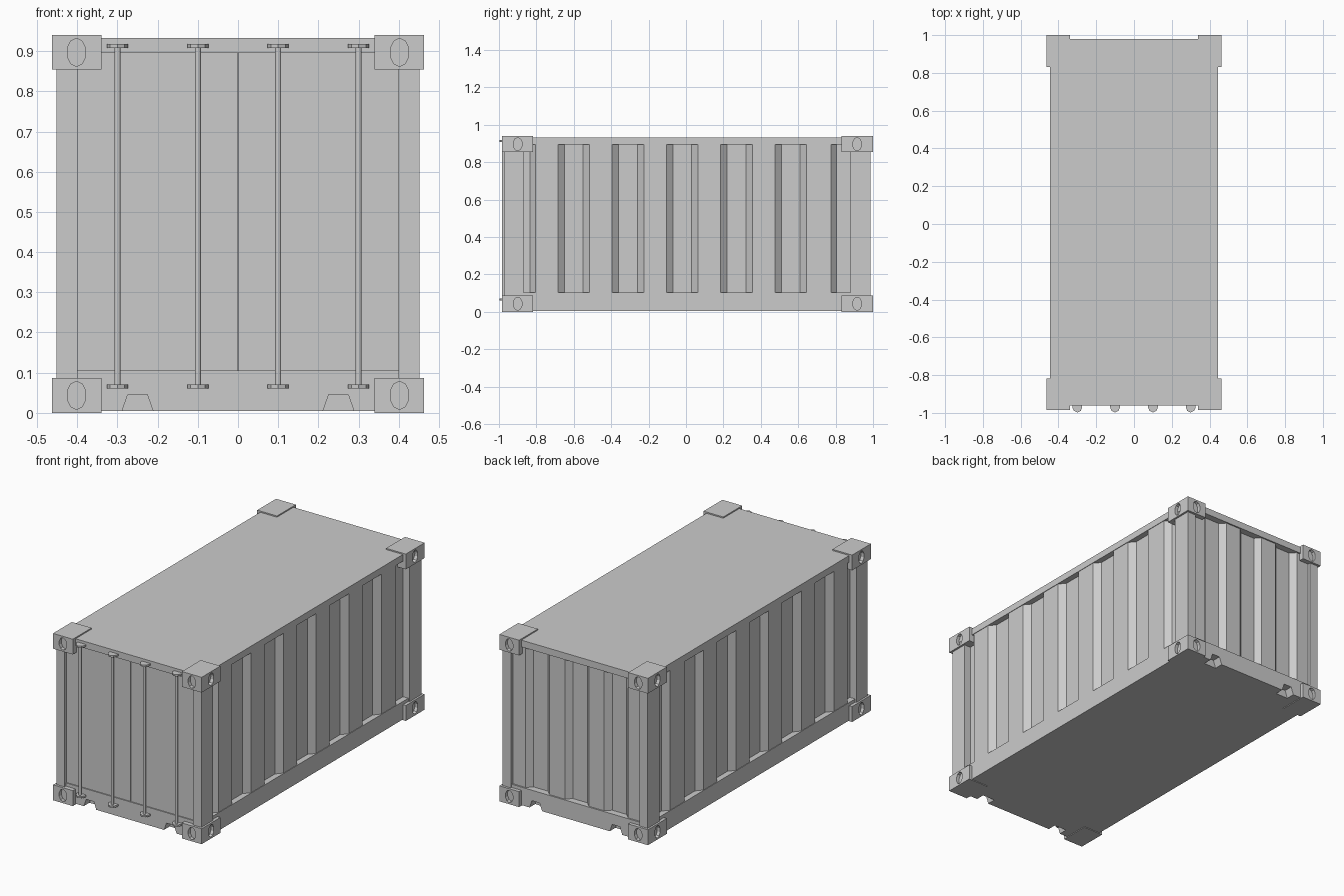
import bpy, bmesh, math
from mathutils import Vector

if "Cube" in bpy.data.objects:
    bpy.data.objects.remove(bpy.data.objects["Cube"])

YF, YB = -0.96, 0.98          # front and back of the body
YM = 0.0075                   # mid plane between the corner castings


def finish(name, bm):
    bmesh.ops.recalc_face_normals(bm, faces=bm.faces)
    me = bpy.data.meshes.new(name)
    bm.to_mesh(me)
    bm.free()
    ob = bpy.data.objects.new(name, me)
    bpy.context.collection.objects.link(ob)
    return ob


def prism(name, pts, axis):
    """Extrude a closed 3D outline along a vector."""
    bm = bmesh.new()
    face = bm.faces.new([bm.verts.new(p) for p in pts])
    ext = bmesh.ops.extrude_face_region(bm, geom=[face])
    verts = [v for v in ext["geom"] if isinstance(v, bmesh.types.BMVert)]
    bmesh.ops.translate(bm, verts=verts, vec=Vector(axis))
    return finish(name, bm)


def box(name, x0, x1, y0, y1, z0, z1):
    pts = [(x0, y0, z0), (x1, y0, z0), (x1, y1, z0), (x0, y1, z0)]
    return prism(name, pts, (0, 0, z1 - z0))


def apply(ob, mod):
    bpy.context.view_layer.objects.active = ob
    bpy.ops.object.modifier_apply(modifier=mod.name)


def cut(ob, cutter):
    mod = ob.modifiers.new("cut", 'BOOLEAN')
    mod.operation, mod.solver, mod.object = 'DIFFERENCE', 'EXACT', cutter
    apply(ob, mod)
    bpy.data.objects.remove(cutter)


def mirror_x(ob):
    apply(ob, ob.modifiers.new("mirror", 'MIRROR'))


# Corrugated walls: one plan outline extruded upwards
def corrugation(centres, half, slope, depth):
    out = []
    for c in centres:
        out += [(c - half, 0), (c - half + slope, depth),
                (c + half - slope, depth), (c + half, 0)]
    return out


side = corrugation([0.29 * k - 0.02 for k in range(-2, 3)], 0.085, 0.035, 0.03)
side = [(-0.945, 0)] + corrugation([-0.875], 0.07, 0.03, 0.03) + side
side += corrugation([0.845], 0.07, 0.03, 0.03) + [(0.97, 0)]
end = corrugation([0.245, 0, -0.245], 0.075, 0.03, 0.03)
outline = [(0.442 - d, y, 0.09) for y, d in side]
outline += [(x, 0.972 - d, 0.09) for x, d in
            [(c, d) for c, d in reversed(corrugation([-0.245, 0, 0.245], 0.075, 0.03, 0.03))]]
outline += [(-0.442 + d, y, 0.09) for y, d in reversed(side)]
prism("corrugated_walls", outline, (0, 0, 0.82))

# Roof slab with its rails
box("roof_frame", -0.445, 0.445, YF, YB, 0.895, 0.933)

# Floor frame with fork notches at both ends
base = box("floor_frame", -0.445, 0.445, YF, YB, 0.004, 0.105)
for x in (-0.25, 0.25):
    for y in (YF - 0.02, YB - 0.05):
        notch = [(x - 0.042, y, -0.005), (x - 0.024, y, 0.046),
                 (x + 0.024, y, 0.046), (x + 0.042, y, -0.005)]
        cut(base, prism("notch_cutter", notch, (0, 0.07, 0)))

# Pair of front doors with a narrow seam
door = box("doors", 0.0015, 0.405, -0.954, -0.93, 0.10, 0.90)
mirror_x(door)

# Corner posts
for name, y0, y1 in (("front_posts", -0.972, -0.87), ("back_posts", 0.88, 0.987)):
    mirror_x(box(name, 0.40, 0.452, y0, y1, 0.08, 0.86))


# Corner castings with oval holes in their outer faces
def oval(centre, u, axis):
    pts = []
    for i in range(10):
        a = math.tau * (i + 0.5) / 10
        p = Vector(centre) + Vector(u) * 0.024 * math.cos(a)
        pts.append(p + Vector((0, 0, 0.035 * math.sin(a))))
    return prism("hole_cutter", pts, axis)


for level, z0, z1 in (("bottom", 0, 0.087), ("top", 0.854, 0.94)):
    zc = (z0 + z1) / 2
    for place, s in (("front", -1), ("back", 1)):
        y_out, y_in = YM + s * 0.9925, YM + s * 0.825
        c = box(f"{place}_{level}_castings", 0.34, 0.463,
                min(y_out, y_in), max(y_out, y_in), z0, z1)
        cut(c, oval((0.402, y_out + s * 0.01, zc), (1, 0, 0), (0, -s * 0.03, 0)))
        cut(c, oval((0.473, y_out - s * 0.085, zc), (0, 1, 0), (-0.03, 0, 0)))
        mirror_x(c)


# Locking rods with half-round guides at both ends
def column(name, x, y, r, z0, z1, sides):
    bm = bmesh.new()
    bmesh.ops.create_cone(bm, cap_ends=True, segments=sides, radius1=r,
                          radius2=r, depth=z1 - z0)
    bmesh.ops.translate(bm, verts=bm.verts, vec=(x, y, (z0 + z1) / 2))
    ob = finish(name, bm)
    bpy.context.view_layer.objects.active = ob
    ob.select_set(True)
    bpy.ops.object.shade_smooth_by_angle(angle=math.radians(50))
    ob.select_set(False)


for i, x in enumerate((-0.3, -0.1, 0.1, 0.3)):
    column(f"lock_rod_{i}", x, -0.976, 0.008, 0.065, 0.917, 10)
    for z in (0.061, 0.908):
        guide = [(x - 0.026, -0.955, z), (x - 0.026, -0.972, z),
                 (x - 0.018, -0.989, z), (x, -0.998, z), (x + 0.018, -0.989, z),
                 (x + 0.026, -0.972, z), (x + 0.026, -0.955, z)]
        prism(f"rod_guide_{i}", guide, (0, 0, 0.01))
